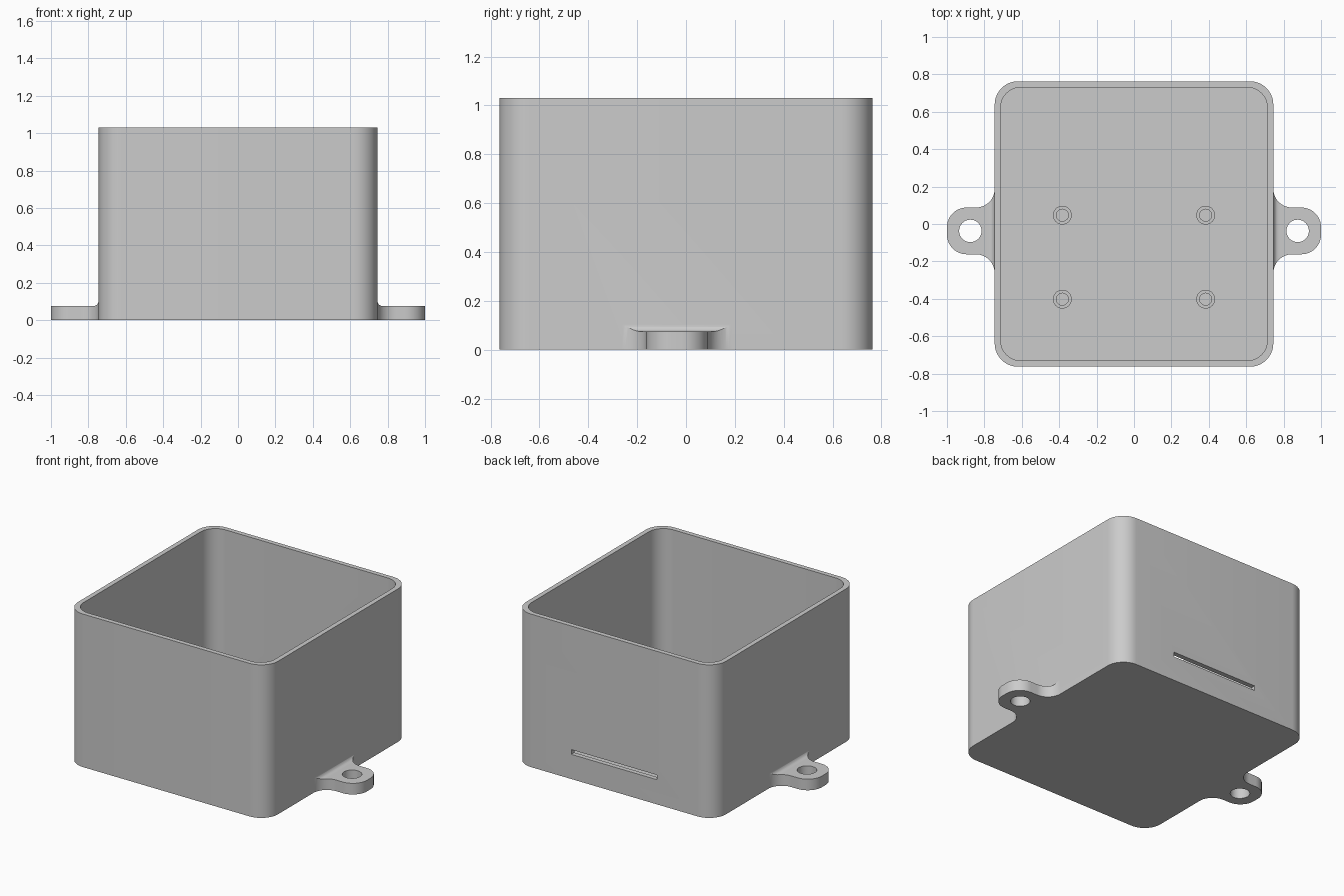
import bpy, bmesh
from math import sin, cos, radians
from mathutils import Vector

default = bpy.data.objects.get("Cube")
if default:
    bpy.data.objects.remove(default)

HALF_X, HALF_Y, HEIGHT = 0.745, 0.763, 1.03
RADIUS, WALL, FLOOR = 0.125, 0.032, 0.032
TAB_Y, TAB_TOP = -0.037, 0.075

grey = bpy.data.materials.new("light grey plastic")
grey.use_nodes = True
grey.diffuse_color = (0.6, 0.6, 0.6, 1)
grey.node_tree.nodes["Principled BSDF"].inputs["Base Color"].default_value = (0.6, 0.6, 0.6, 1)


def arc(cx, cy, r, start, end, steps=12):
    angles = [radians(start + (end - start) * i / steps) for i in range(steps + 1)]
    return [(cx + r * cos(a), cy + r * sin(a)) for a in angles]


def circle(cx, cy, r):
    return arc(cx, cy, r, 0, 360, 40)[:-1]


def rounded_rect(hx, hy, r):
    x, y = hx - r, hy - r
    return (arc(x, y, r, 0, 90) + arc(-x, y, r, 90, 180)
            + arc(-x, -y, r, 180, 270) + arc(x, -y, r, 270, 360))


def prism(name, points, shift):
    """Extrude a closed outline of 3D points along a vector."""
    bm = bmesh.new()
    face = bm.faces.new([bm.verts.new(p) for p in points])
    grown = bmesh.ops.extrude_face_region(bm, geom=[face], use_keep_orig=True)
    top = [v for v in grown["geom"] if isinstance(v, bmesh.types.BMVert)]
    bmesh.ops.translate(bm, verts=top, vec=Vector(shift))
    bmesh.ops.recalc_face_normals(bm, faces=bm.faces)
    mesh = bpy.data.meshes.new(name)
    bm.to_mesh(mesh)
    bm.free()
    mesh.materials.append(grey)
    obj = bpy.data.objects.new(name, mesh)
    bpy.context.collection.objects.link(obj)
    return obj


def upright(name, outline, z0, z1):
    return prism(name, [(x, y, z0) for x, y in outline], (0, 0, z1 - z0))


def select(obj):
    bpy.ops.object.select_all(action="DESELECT")
    obj.select_set(True)
    bpy.context.view_layer.objects.active = obj


def combine(obj, tool, operation):
    """Apply a boolean and discard its tool."""
    mod = obj.modifiers.new("combine", "BOOLEAN")
    mod.operation, mod.object, mod.solver = operation, tool, "EXACT"
    select(obj)
    bpy.ops.object.modifier_apply(modifier=mod.name)
    bpy.data.objects.remove(tool)


def finish(obj):
    select(obj)
    bpy.ops.object.shade_smooth_by_angle(angle=radians(30))


# Open box with rounded corners
box = upright("box", rounded_rect(HALF_X, HALF_Y, RADIUS), 0, HEIGHT)

# Mounting tabs: flared plan outline, filleted side profile
half_plan = [(0.725, 0.225)] + arc(0.845, 0.225, 0.1, 180, 270) + arc(0.895, 0.02, 0.105, 90, 0)
plan = half_plan + [(x, -y) for x, y in reversed(half_plan)]
side_profile = ([(0.725, 0), (1.05, 0), (1.05, TAB_TOP)]
                + arc(0.775, 0.105, 0.03, 270, 180, 8) + [(0.725, 0.105)])
for side in (1, -1):
    tab = prism("tab", [(side * x, -0.5, z) for x, z in side_profile], (0, 1, 0))
    outline = [(side * x, y + TAB_Y) for x, y in plan]
    combine(tab, upright("tab_outline", outline, -0.1, 0.2), "INTERSECT")
    hole = circle(side * 0.875, TAB_Y, 0.06)
    combine(tab, upright("tab_hole", hole, -0.1, 0.2), "DIFFERENCE")
    combine(box, tab, "UNION")

# Hollow interior and the card slot through the back wall
inside = rounded_rect(HALF_X - WALL, HALF_Y - WALL, RADIUS - WALL / 2)
combine(box, upright("cavity", inside, FLOOR, HEIGHT + 0.2), "DIFFERENCE")
slot = [(x, y) for x, y in ((-0.32, 0.65), (0.32, 0.65), (0.32, 0.85), (-0.32, 0.85))]
combine(box, upright("slot_cutter", slot, 0.166, 0.198), "DIFFERENCE")
finish(box)

# Four hollow standoffs on the floor
for x, side in ((0.383, "left"), (-0.383, "right")):
    for y, end in ((-0.402, "front"), (0.047, "back")):
        post = upright(f"standoff_{end}_{side}", circle(x, y, 0.05), FLOOR - 0.005, 0.14)
        combine(post, upright("screw_hole", circle(x, y, 0.032), FLOOR, 0.3), "DIFFERENCE")
        finish(post)
